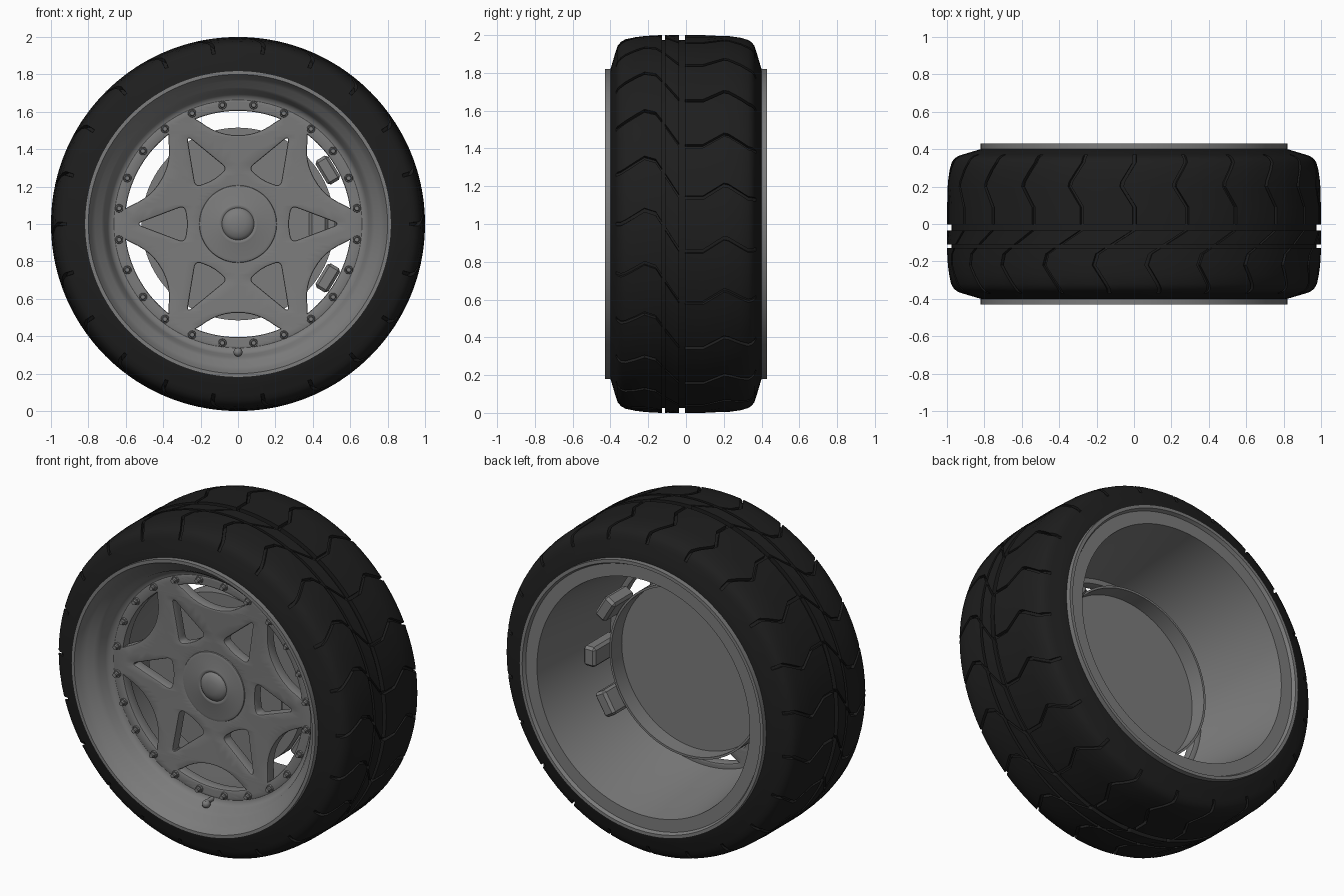
import bpy, bmesh
from math import sin, cos, pi, radians, hypot
from mathutils import Matrix, Vector

if "Cube" in bpy.data.objects:
    bpy.data.objects.remove(bpy.data.objects["Cube"])

CENTRE = Matrix.Translation((0, 0, 1))


def material(name, value):
    m = bpy.data.materials.new(name)
    m.diffuse_color = (value, value, value, 1)
    m.use_nodes = True
    m.node_tree.nodes["Principled BSDF"].inputs["Base Color"].default_value = m.diffuse_color
    return m


RUBBER = material("rubber", .013)
METAL = material("dark_metal", .2)


def finish(name, bm, angle=35, mat=METAL):
    bmesh.ops.remove_doubles(bm, verts=bm.verts, dist=1e-4)
    bmesh.ops.recalc_face_normals(bm, faces=bm.faces)
    bm.transform(CENTRE)
    me = bpy.data.meshes.new(name)
    bm.to_mesh(me)
    bm.free()
    ob = bpy.data.objects.new(name, me)
    bpy.context.collection.objects.link(ob)
    me.materials.clear()
    me.materials.append(mat)
    bpy.ops.object.select_all(action='DESELECT')
    ob.select_set(True)
    bpy.context.view_layer.objects.active = ob
    bpy.ops.object.shade_smooth_by_angle(angle=radians(angle))
    return ob


def grid(bm, columns, close_rows=False):
    # Skin a closed ring of point columns
    vs = [[bm.verts.new(p) for p in c] for c in columns]
    n = len(vs[0])
    for i in range(len(vs)):
        a, b = vs[i - 1], vs[i]
        for j in range(n if close_rows else n - 1):
            k = (j + 1) % n
            bm.faces.new((a[j], a[k], b[k], b[j]))


def lathe(name, prof, segs=96, closed=False, angle=35):
    # Spin (radius, y) points around the axle
    bm = bmesh.new()
    cols = []
    for i in range(segs):
        t = 2 * pi * i / segs
        cols.append([(r * cos(t), y, r * sin(t)) for r, y in prof])
    grid(bm, cols, closed)
    return finish(name, bm, angle)


def interp(pts, x):
    if x <= pts[0][0]:
        return pts[0][1]
    for (x0, y0), (x1, y1) in zip(pts, pts[1:]):
        if x <= x1:
            return y0 + (y1 - y0) * (x - x0) / (x1 - x0)
    return pts[-1][1]


# Tyre: profile grid sheared along a zigzag, with sunken groove columns
side = [(.37, .79), (.40, .80), (.40, .82), (.385, .87), (.371, .917)]
tread = [(-.362, .943), (-.345, .964), (-.32, .978), (-.27, .989), (-.22, .995),
         (-.16, .999), (-.127, 1), (-.127, .975), (-.11, .975), (-.11, 1),
         (-.036, 1), (-.036, .975), (-.004, .975), (-.004, 1), (.09, 1),
         (.2, .996), (.225, .995), (.29, .986), (.33, .974), (.348, .962), (.362, .943)]
zig = [(-.34, 0), (-.22, .075), (-.16, .055), (-.036, -.14), (-.004, -.146),
       (.09, -.146), (.2, -.076), (.225, -.081), (.33, -.146)]
rows = ([(-y, r, 0) for y, r in side] +
        [(y, r, .022 if r != .975 else 0) for y, r in tread] +
        [(y, r, 0) for y, r in reversed(side)])
PITCHES = 22
pitch = 2 * pi / PITCHES
bm = bmesh.new()
cols = []
for i in range(PITCHES):
    for off, deep in ((-.01, 0), (-.009, 1), (.009, 1), (.01, 0), (.07, 0), (.14, 0), (.21, 0)):
        col = []
        for y, r, d in rows:
            t = i * pitch + off + interp(zig, y)
            rr = r - d * deep
            col.append((rr * cos(t), y, rr * sin(t)))
        cols.append(col)
grid(bm, cols)
finish("tyre", bm, 30, RUBBER)

# Rim barrel with stepped front dish and flat back flange
lathe("rim", [(.80, -.43), (.82, -.43), (.82, -.39), (.785, -.37), (.785, .37), (.82, .39),
              (.82, .43), (.80, .43), (.79, .41), (.715, .41), (.635, -.2), (.625, -.235),
              (.67, -.25), (.685, -.255), (.698, -.275), (.712, -.32), (.73, -.345),
              (.765, -.37), (.785, -.4)], 128, True, 42)


# Spoke disc: filled outline with six triangular slots and six lens windows
def rounded(pts, d, n=5):
    out = []
    for i, p in enumerate(pts):
        p = Vector(p)
        a = p + (Vector(pts[i - 1]) - p).normalized() * d
        b = p + (Vector(pts[(i + 1) % len(pts)]) - p).normalized() * d
        for k in range(n + 1):
            t = k / n
            out.append(a * (1 - t) ** 2 + p * 2 * t * (1 - t) + b * t * t)
    return out


def circle(r, n):
    return [Vector((r * cos(2 * pi * i / n), r * sin(2 * pi * i / n))) for i in range(n)]


slot = rounded([(.545, 0), (.285, .098), (.27, 0), (.285, -.098)], .035)
lens = [Vector((.605 * cos(a), .605 * sin(a))) for a in
        [radians(-22 + 44 * k / 14) for k in range(15)]]
lens += [Vector((.475 + .07 * abs(t) ** 2.2, .2 * t)) for t in
         [1 - 2 * k / 12 for k in range(13)]]

loops = [circle(.665, 96), circle(.19, 48)]
for k in range(6):
    turn = Matrix.Rotation(k * pi / 3, 2)
    turn2 = Matrix.Rotation(k * pi / 3 + pi / 6, 2)
    loops += [[turn @ p for p in slot], [turn2 @ p for p in lens]]
cu = bpy.data.curves.new("spoke_outline", 'CURVE')
cu.dimensions = '2D'
cu.fill_mode = 'BOTH'
cu.extrude = .025
cu.bevel_depth = .008
cu.bevel_resolution = 1
cu.offset = -.008
for pts in loops:
    sp = cu.splines.new('POLY')
    sp.points.add(len(pts) - 1)
    for q, p in zip(sp.points, pts):
        q.co = (p.x, p.y, 0, 1)
    sp.use_cyclic_u = True
tmp = bpy.data.objects.new("spoke_outline", cu)
bpy.context.collection.objects.link(tmp)
me = bpy.data.meshes.new_from_object(tmp.evaluated_get(bpy.context.evaluated_depsgraph_get()))
bpy.data.objects.remove(tmp)
bm = bmesh.new()
bm.from_mesh(me)
bmesh.ops.remove_doubles(bm, verts=bm.verts, dist=1e-4)
for _ in range(4):  # split long fill edges so the dish stays smooth
    bmesh.ops.subdivide_edges(bm, edges=[e for e in bm.edges if e.calc_length() > .08], cuts=1)
    bmesh.ops.triangulate(bm, faces=bm.faces[:])
bm.transform(Matrix.Rotation(pi / 2, 4, 'X'))
for v in bm.verts:  # slight dish towards the hub
    v.co.y += -.217 + .03 * (1 - hypot(v.co.x, v.co.z) / .665)
finish("spoke_disc", bm, 30)

# Centre cap with domed button, and the hub behind it
lathe("centre_cap", [(0, -.262), (.04, -.26), (.07, -.25), (.082, -.24), (.086, -.234),
                     (.092, -.238), (.104, -.238), (.112, -.234), (.19, -.239), (.205, -.234),
                     (.212, -.22), (.212, -.19), (.2, -.18), (.2, -.11), (0, -.11)], 64)

# Brake drum, open to the back
lathe("brake_drum", [(0, -.12), (.515, -.12), (.515, 0), (.502, 0), (.502, -.1), (0, -.1)], 96)

# Brake caliper lumps and front pad on the +x side
bm = bmesh.new()
for deg, r, y, size in ((31, .56, 0, (.08, .2, .15)), (0, .55, .03, (.08, .24, .12)),
                        (-31, .56, 0, (.08, .2, .15)), (0, .43, -.125, (.1, .03, .2))):
    m = (Matrix.Rotation(-radians(deg), 4, 'Y') @ Matrix.Translation((r, y, 0))
         @ Matrix.Diagonal((*size, 1)))
    bmesh.ops.create_cube(bm, size=1, matrix=m)
bmesh.ops.bevel(bm, geom=bm.edges[:], offset=.015, segments=1, affect='EDGES')
finish("brake_caliper", bm, 20)

# Ring of 24 bolts
bm = bmesh.new()
for k in range(24):
    t = radians(7.5 + 15 * k)
    for rad, tip, y, d in ((.023, .021, -.253, .012), (.016, .012, -.268, .024)):
        m = Matrix.Translation((.641 * cos(t), y, .641 * sin(t))) @ Matrix.Rotation(pi / 2, 4, 'X')
        bmesh.ops.create_cone(bm, cap_ends=True, segments=10, radius1=rad, radius2=tip,
                              depth=d, matrix=m)
finish("rim_bolts", bm)

# Air valve at the bottom of the dish
bm = bmesh.new()
bmesh.ops.create_cone(bm, cap_ends=True, segments=12, radius1=.014, radius2=.012, depth=.07,
                      matrix=Matrix.Translation((0, -.28, -.675)) @ Matrix.Rotation(pi / 2, 4, 'X'))
bmesh.ops.create_uvsphere(bm, u_segments=12, v_segments=8, radius=.024,
                          matrix=Matrix.Translation((0, -.305, -.685)))
finish("air_valve", bm)
